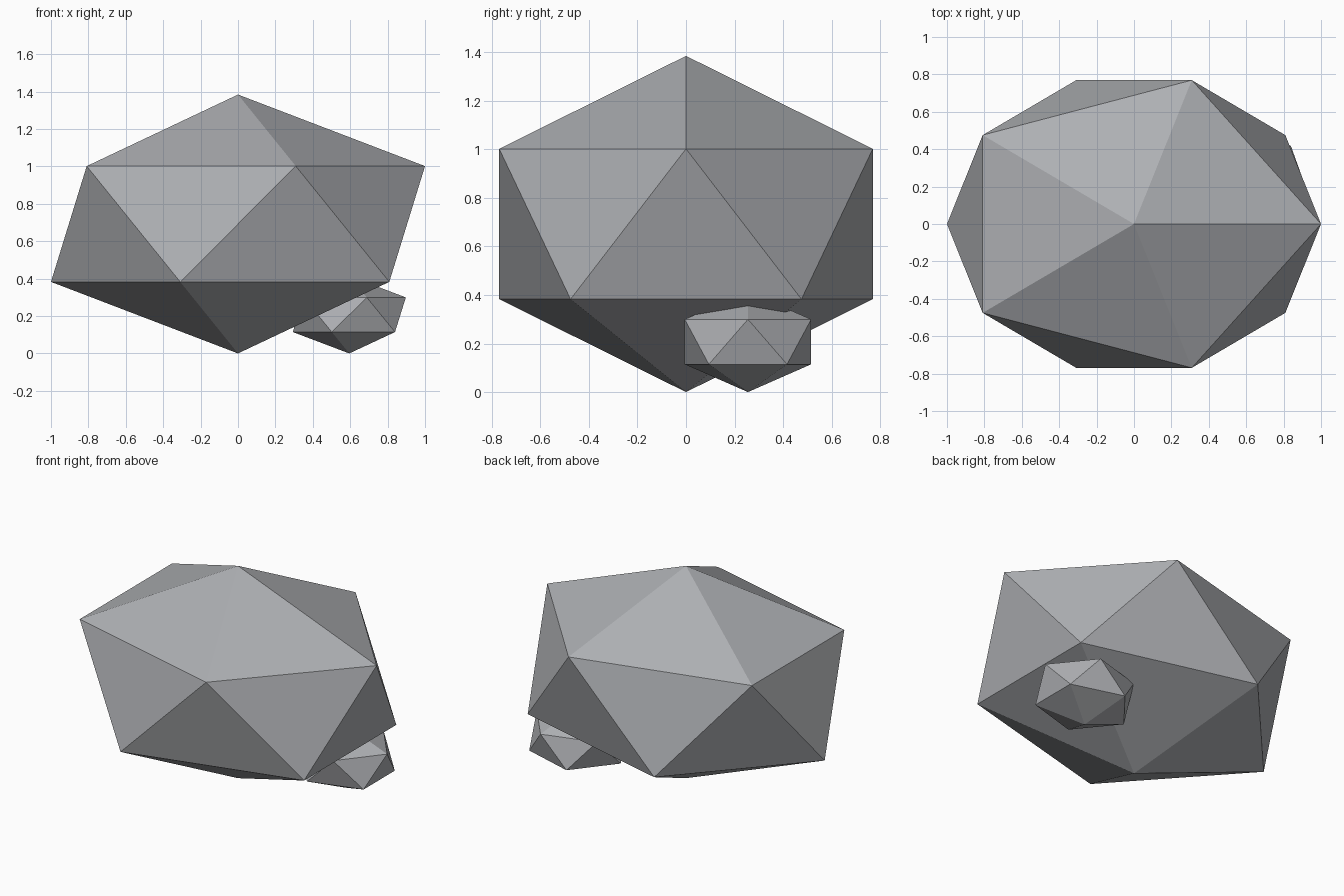
import bpy

if "Cube" in bpy.data.objects:
    bpy.data.objects.remove(bpy.data.objects["Cube"], do_unlink=True)

# Stone colour
STONE = (0.42, 0.43, 0.45, 1.0)
stone = bpy.data.materials.new("stone grey")
stone.use_nodes = True
stone.diffuse_color = STONE
shader = next(n for n in stone.node_tree.nodes if n.type == "BSDF_PRINCIPLED")
shader.inputs["Base Color"].default_value = STONE


def add_rock(name, x, y, scale):
    """Flat-shaded icosahedron, squashed and resting on the ground."""
    bpy.ops.mesh.primitive_ico_sphere_add(subdivisions=1, radius=1)
    rock = bpy.context.object
    rock.name = name
    rock.scale = scale
    rock.location = (x, y, scale[2])
    bpy.ops.object.transform_apply(location=False, rotation=False, scale=True)
    bpy.ops.object.shade_flat()
    rock.data.materials.append(stone)
    return rock


# Large boulder and the small stone tucked under its left side
add_rock("large_boulder", 0, 0, (1.118, 0.904, 0.692))
add_rock("small_stone", 0.595, 0.255, (0.338, 0.306, 0.207))
